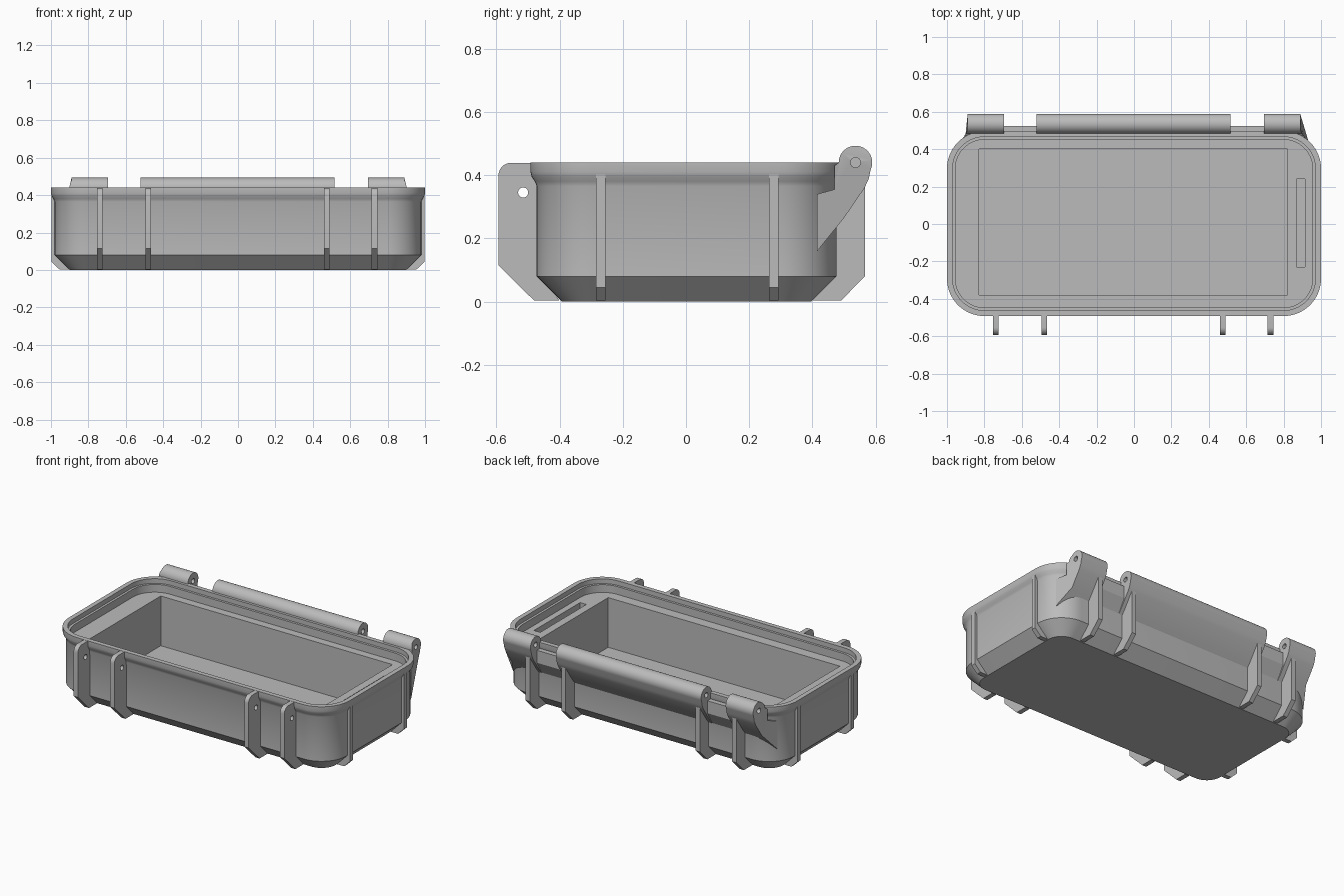
import bpy, bmesh, math
from mathutils import Vector

if "Cube" in bpy.data.objects:
    bpy.data.objects.remove(bpy.data.objects["Cube"], do_unlink=True)

grey = bpy.data.materials.new("plain grey")
grey.use_nodes = True
COLOUR = (0.5, 0.5, 0.5, 1)
grey.diffuse_color = COLOUR
for node in grey.node_tree.nodes:
    if node.type == 'BSDF_PRINCIPLED':
        node.inputs["Base Color"].default_value = COLOUR


def finish(name, bm):
    bmesh.ops.recalc_face_normals(bm, faces=bm.faces)
    mesh = bpy.data.meshes.new(name)
    bm.to_mesh(mesh)
    bm.free()
    mesh.materials.append(grey)
    obj = bpy.data.objects.new(name, mesh)
    bpy.context.collection.objects.link(obj)
    return obj


def activate(obj):
    bpy.ops.object.select_all(action='DESELECT')
    obj.select_set(True)
    bpy.context.view_layer.objects.active = obj


def smooth(obj):
    activate(obj)
    bpy.ops.object.shade_smooth_by_angle(angle=math.radians(30))


def loft(name, rings):
    """Closed solid through a list of matching point rings."""
    bm = bmesh.new()
    loops = [[bm.verts.new(p) for p in ring] for ring in rings]
    n = len(loops[0])
    for a, b in zip(loops, loops[1:]):
        for i in range(n):
            j = (i + 1) % n
            bm.faces.new((a[i], a[j], b[j], b[i]))
    bm.faces.new(loops[0][::-1])
    bm.faces.new(loops[-1])
    return finish(name, bm)


def prism_x(name, profile, x0, x1):
    """Profile in (y, z) extruded along x."""
    return loft(name, [[(x, y, z) for y, z in profile] for x in (x0, x1)])


def prism_y(name, profile, y0, y1):
    """Profile in (x, z) extruded along y."""
    return loft(name, [[(x, y, z) for x, z in profile] for y in (y0, y1)])


def box(name, lo, hi):
    profile = [(lo[1], lo[2]), (hi[1], lo[2]), (hi[1], hi[2]), (lo[1], hi[2])]
    return prism_x(name, profile, lo[0], hi[0])


def arc(cy, cz, r, a0, a1, n):
    angles = [math.radians(a0 + (a1 - a0) * i / n) for i in range(n + 1)]
    return [(cy + r * math.cos(a), cz + r * math.sin(a)) for a in angles]


def cut(obj, cutter):
    cutter.hide_render = True
    mod = obj.modifiers.new("cut", 'BOOLEAN')
    mod.operation = 'DIFFERENCE'
    mod.solver = 'EXACT'
    mod.object = cutter
    activate(obj)
    bpy.ops.object.modifier_apply(modifier=mod.name)
    bpy.data.objects.remove(cutter, do_unlink=True)


def drill(obj, y, z, x0, x1, r=0.016):
    cut(obj, prism_x("drill", arc(y, z, r, 0, 345, 23), x0, x1))


def rounded_ring(inset, z):
    """Rounded rectangle, shrunk evenly by the inset."""
    r = 0.2 - inset
    pts = []
    for sx, sy, start in ((1, 1, 0), (-1, 1, 90), (-1, -1, 180), (1, -1, 270)):
        corner = arc(sx * 0.8, 0.002 + sy * 0.294, r, start, start + 90, 14)
        pts += [(x, y, z) for x, y in corner]
    return pts


# Tray body: chamfered base, flared rim, stepped seal lip and sunken ledge
section = [(0.10, 0), (0.02, 0.08), (0.02, 0.365), (0.014, 0.38), (0.004, 0.395),
           (0, 0.41), (0, 0.44), (0.03, 0.44), (0.03, 0.41), (0.045, 0.41), (0.045, 0.36)]
body = loft("tray_body", [rounded_ring(i, z) for i, z in section])
cut(body, box("pocket", (-0.83, -0.38, 0.04), (0.82, 0.40, 0.6)))
cut(body, box("slot", (0.87, -0.23, 0.24), (0.915, 0.24, 0.6)))
smooth(body)

# Front latch plates, each with a pin hole
plate = [(-0.40, 0.003), (-0.48, 0.003), (-0.593, 0.115)]
plate += arc(-0.553, 0.399, 0.04, 180, 90, 8)
plate += [(-0.475, 0.439), (-0.465, 0.1)]
for i, x in enumerate((-0.74, -0.48, 0.475, 0.73)):
    latch = prism_x(f"latch_plate_{i + 1}", plate, x - 0.015, x + 0.015)
    drill(latch, -0.515, 0.345, x - 0.1, x + 0.1)
    smooth(latch)

# Back ribs under the hinge
rib = [(0.40, 0.003), (0.49, 0.003), (0.566, 0.08), (0.566, 0.385), (0.47, 0.385), (0.465, 0.1)]
for i, x in enumerate((-0.74, -0.48, 0.475, 0.73)):
    prism_x(f"back_rib_{i + 1}", rib, x - 0.015, x + 0.015)

# Side ribs
for s, side in ((1, "left"), (-1, "right")):
    profile = [(s * x, z) for x, z in
               ((0.89, 0.003), (0.955, 0.003), (0.998, 0.045), (0.998, 0.405), (0.97, 0.405), (0.96, 0.08))]
    for y, end in ((-0.27, "front"), (0.277, "back")):
        prism_y(f"{side}_{end}_side_rib", profile, y - 0.015, y + 0.015)

# Hinge: long centre barrel with a sloped web, blind pin holes at its ends
HY, HZ = 0.536, 0.44
barrel = arc(HY, HZ, 0.053, -25, 180, 24)
slope = [(0.50, 0.265), (0.565, 0.36), (0.578, 0.389)]
centre = prism_x("centre_hinge_barrel",
                 barrel + [(0.475, 0.43), (0.465, 0.222)] + slope, -0.52, 0.515)
for x in (-0.52, 0.515):
    drill(centre, HY, HZ, x - 0.12, x + 0.12)
smooth(centre)

# Outer barrels on gussets that spread into the rounded corners
gusset = barrel + [(0.47, 0.43), (0.47, 0.355), (0.415, 0.34), (0.415, 0.16)] + slope
for s, side in ((1, "left"), (-1, "right")):
    rings = [[(s * 0.695, y, z) for y, z in gusset],
             [(s * (0.89 + max(0, 0.5 - y) * 0.6), y, z) for y, z in gusset]]
    outer = loft(f"{side}_hinge_barrel", rings)
    drill(outer, HY, HZ, s * 0.6, s * 1.0)
    smooth(outer)

# Short shelves between the barrels
shelf = [(0.465, 0.22), (0.525, 0.32), (0.525, 0.40), (0.475, 0.40)]
for s, side in ((1, "left"), (-1, "right")):
    prism_x(f"{side}_hinge_shelf", shelf, s * 0.51, s * 0.70)
